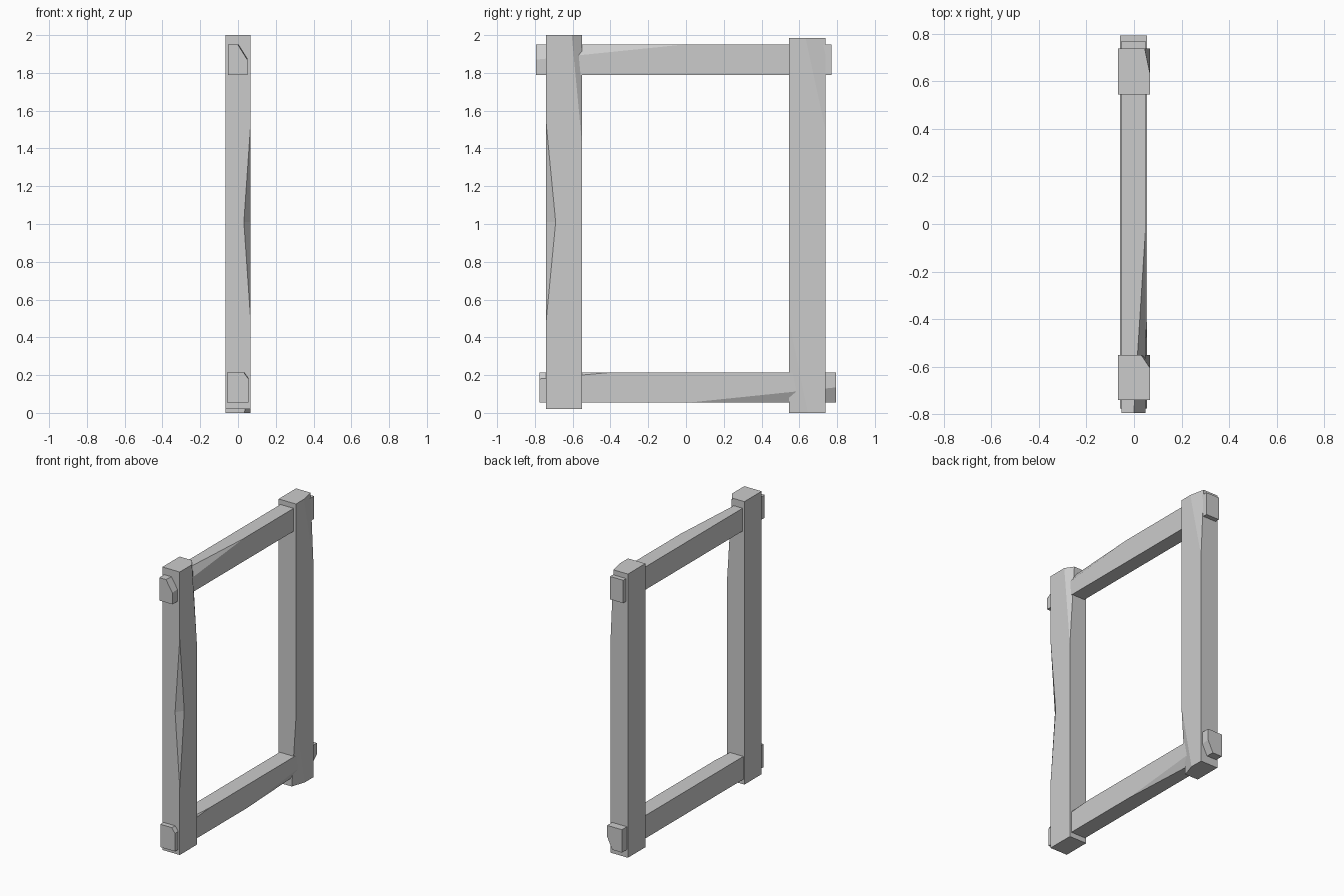
import bpy, bmesh, math

if "Cube" in bpy.data.objects:
    bpy.data.objects.remove(bpy.data.objects["Cube"])


def lerp_chip(keys, t):
    """Chip size (du, dv) at position t, linear between keys, zero outside."""
    for (t0, u0, v0), (t1, u1, v1) in zip(keys, keys[1:]):
        if t0 <= t <= t1:
            f = (t - t0) / (t1 - t0)
            return u0 + (u1 - u0) * f, v0 + (v1 - v0) * f
    return 0.0, 0.0


def beam(name, axis, span, u, v, chips):
    """Squared timber along an axis; chips maps a corner (su, sv) to chip keys."""
    stations = sorted({*span, *(k[0] for keys in chips.values() for k in keys)})
    bm = bmesh.new()
    cache = {}

    def vert(a, b, t):
        co = (a, b, t) if axis == 'Z' else (a, t, b)
        key = tuple(round(c, 5) for c in co)
        if key not in cache:
            cache[key] = bm.verts.new(co)
        return cache[key]

    def face(verts):
        unique = list(dict.fromkeys(verts))
        if len(unique) > 2:
            bm.faces.new(unique)

    rings = []
    for t in stations:
        ring = []
        for su, sv in ((0, 0), (1, 0), (1, 1), (0, 1)):
            du, dv = lerp_chip(chips.get((su, sv), []), t)
            along_u = vert(u[su] + (-du if su else du), v[sv], t)
            along_v = vert(u[su], v[sv] + (-dv if sv else dv), t)
            ring += [along_v, along_u] if su == sv else [along_u, along_v]
        rings.append(ring)
    for a, b in zip(rings, rings[1:]):
        for i in range(8):
            j = (i + 1) % 8
            face([a[i], a[j], b[j], b[i]])
    face(rings[0])
    face(rings[-1])
    bmesh.ops.recalc_face_normals(bm, faces=bm.faces)
    bmesh.ops.dissolve_limit(bm, angle_limit=math.radians(0.1),
                             verts=bm.verts, edges=bm.edges)
    mesh = bpy.data.meshes.new(name)
    bm.to_mesh(mesh)
    bm.free()
    obj = bpy.data.objects.new(name, mesh)
    bpy.context.collection.objects.link(obj)


# Upright posts
beam("front_post", 'Z', (0.02, 2.0), (-0.067, 0.067), (-0.74, -0.55), {
    (1, 0): [(0.49, 0, 0), (1.01, 0.036, 0.05), (1.53, 0, 0)],
    (1, 1): [(1.42, 0, 0), (2.0, 0.037, 0.055)],
})
beam("back_post", 'Z', (0.0, 1.985), (-0.067, 0.067), (0.545, 0.738), {
    (1, 0): [(0.0, 0.032, 0.1), (0.49, 0, 0)],
    (1, 1): [(1.5, 0, 0), (1.985, 0.022, 0.105)],
})

# Cross rails passing through the posts
beam("top_rail", 'Y', (-0.795, 0.77), (-0.053, 0.049), (1.79, 1.95), {
    (1, 1): [(-0.795, 0.05, 0.08), (-0.012, 0, 0)],
})
beam("bottom_rail", 'Y', (-0.775, 0.793), (-0.059, 0.055), (0.055, 0.215), {
    (1, 1): [(-0.775, 0.025, 0.035), (-0.39, 0, 0)],
    (1, 0): [(0.02, 0, 0), (0.793, 0.04, 0.08)],
})
